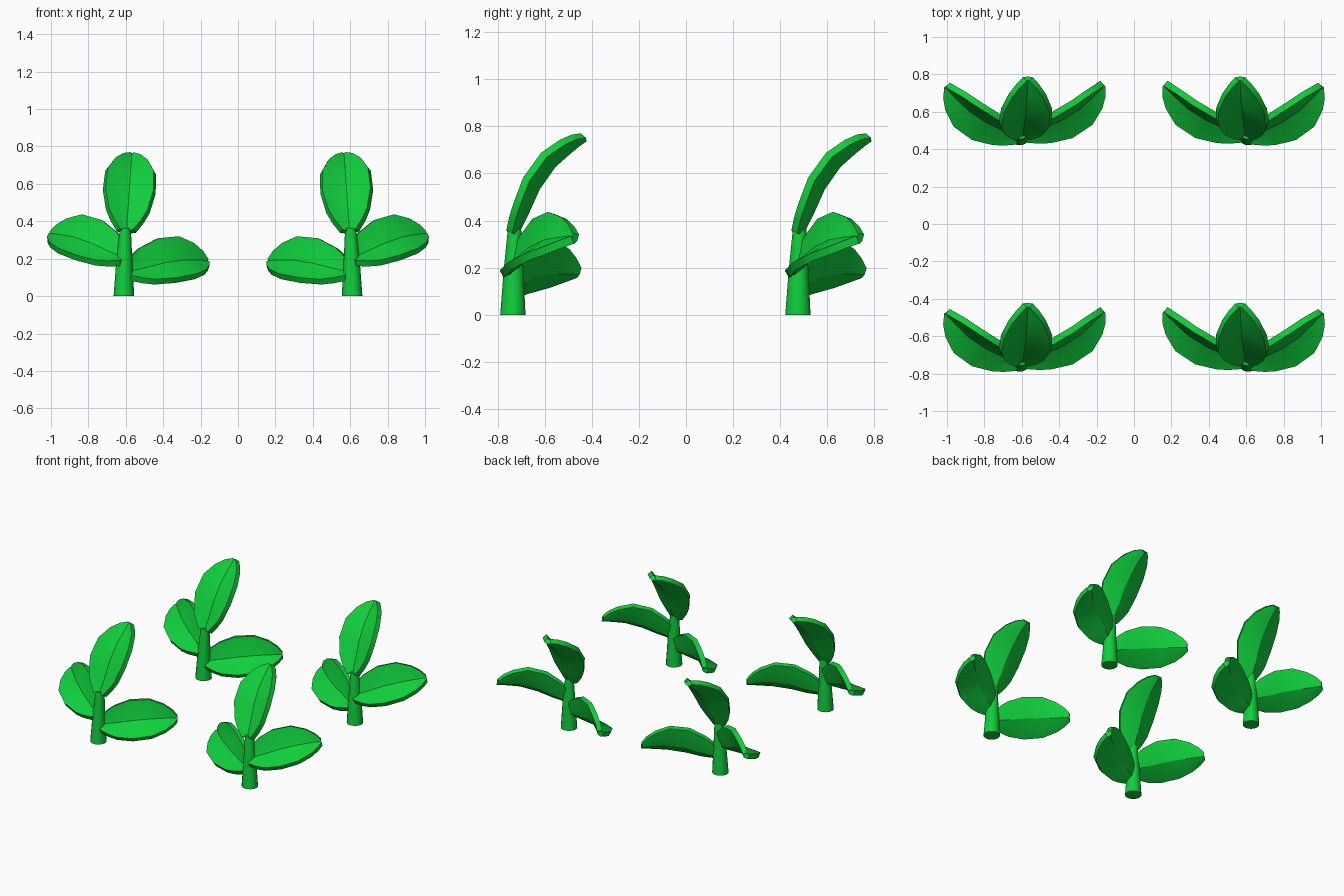
import bpy, bmesh, math
from mathutils import Vector

if "Cube" in bpy.data.objects:
    bpy.data.objects.remove(bpy.data.objects["Cube"])

green = bpy.data.materials.new("leaf_green")
green.diffuse_color = (0.005, 0.62, 0.045, 1)
green.use_nodes = True
green.node_tree.nodes["Principled BSDF"].inputs["Base Color"].default_value = green.diffuse_color

# leaf stations: length along, depth backwards, half width
STATIONS = [(0, 0, .035), (.05, .025, .075), (.10, .05, .103), (.20, .095, .128),
            (.30, .165, .122), (.36, .232, .085), (.395, .275, .045), (.415, .303, .008)]


def make_object(name, bm, thickness=0):
    mesh = bpy.data.meshes.new(name)
    bm.to_mesh(mesh)
    bm.free()
    mesh.materials.append(green)
    ob = bpy.data.objects.new(name, mesh)
    bpy.context.collection.objects.link(ob)
    bpy.ops.object.select_all(action='DESELECT')
    bpy.context.view_layer.objects.active = ob
    ob.select_set(True)
    if thickness:
        m = ob.modifiers.new("thickness", 'SOLIDIFY')
        m.thickness = thickness
        m.offset = -1
        bpy.ops.object.modifier_apply(modifier=m.name)
    bpy.ops.object.shade_smooth_by_angle(angle=math.radians(32))
    # four plants: mirrored left to right, repeated front to back
    m = ob.modifiers.new("mirror", 'MIRROR')
    m.use_mirror_merge = False
    m = ob.modifiers.new("rows", 'ARRAY')
    m.count = 2
    m.use_relative_offset = False
    m.use_constant_offset = True
    m.constant_offset_displace = (0, 1.21, 0)
    return ob


def leaf(name, base, angle, twist=0, length=1.0, width=1.0, fold=.048):
    """Folded leaf that arches backwards, edges standing forward of the midrib."""
    a, t = math.radians(angle), math.radians(twist)
    along = Vector((math.cos(a), 0, math.sin(a)))
    side, rear = Vector((math.sin(a), 0, -math.cos(a))), Vector((0, 1, 0))
    across = side * math.cos(t) - rear * math.sin(t)
    back = rear * math.cos(t) + side * math.sin(t)
    bm = bmesh.new()
    rows = []
    for i, (s, d, w) in enumerate(STATIONS):
        p, q = STATIONS[max(i - 1, 0)], STATIONS[min(i + 1, len(STATIONS) - 1)]
        front = (along * (q[1] - p[1]) - back * (q[0] - p[0])).normalized()
        row = []
        for u in (-1, -.5, 0, .5, 1):
            lift = fold * abs(u) ** 1.25 * (w / .128) ** .7
            row.append(bm.verts.new(Vector(base) + along * s * length + back * d
                                    + across * u * w * width + front * lift))
        rows.append(row)
    for r0, r1 in zip(rows, rows[1:]):
        for j in range(4):
            bm.faces.new((r0[j], r0[j + 1], r1[j + 1], r1[j]))
    return make_object(name, bm, .034)


# tapering stem
bm = bmesh.new()
N = 14
rings = []
for x, y, z, r in [(-.61, -.735, 0, .055), (-.608, -.732, .19, .043), (-.602, -.728, .365, .029)]:
    rings.append([bm.verts.new((x + r * math.cos(2 * math.pi * k / N),
                                y + r * math.sin(2 * math.pi * k / N), z)) for k in range(N)])
for r0, r1 in zip(rings, rings[1:]):
    for k in range(N):
        bm.faces.new((r0[k], r0[(k + 1) % N], r1[(k + 1) % N], r1[k]))
bm.faces.new(rings[0][::-1])
bm.faces.new(rings[-1])
make_object("stem", bm)

# leaves
leaf("top_leaf", (-.596, -.745, .35), 86)
leaf("inner_leaf", (-.59, -.745, .13), 25, 25)
leaf("outer_leaf", (-.61, -.755, .205), 144, -25, .96)
